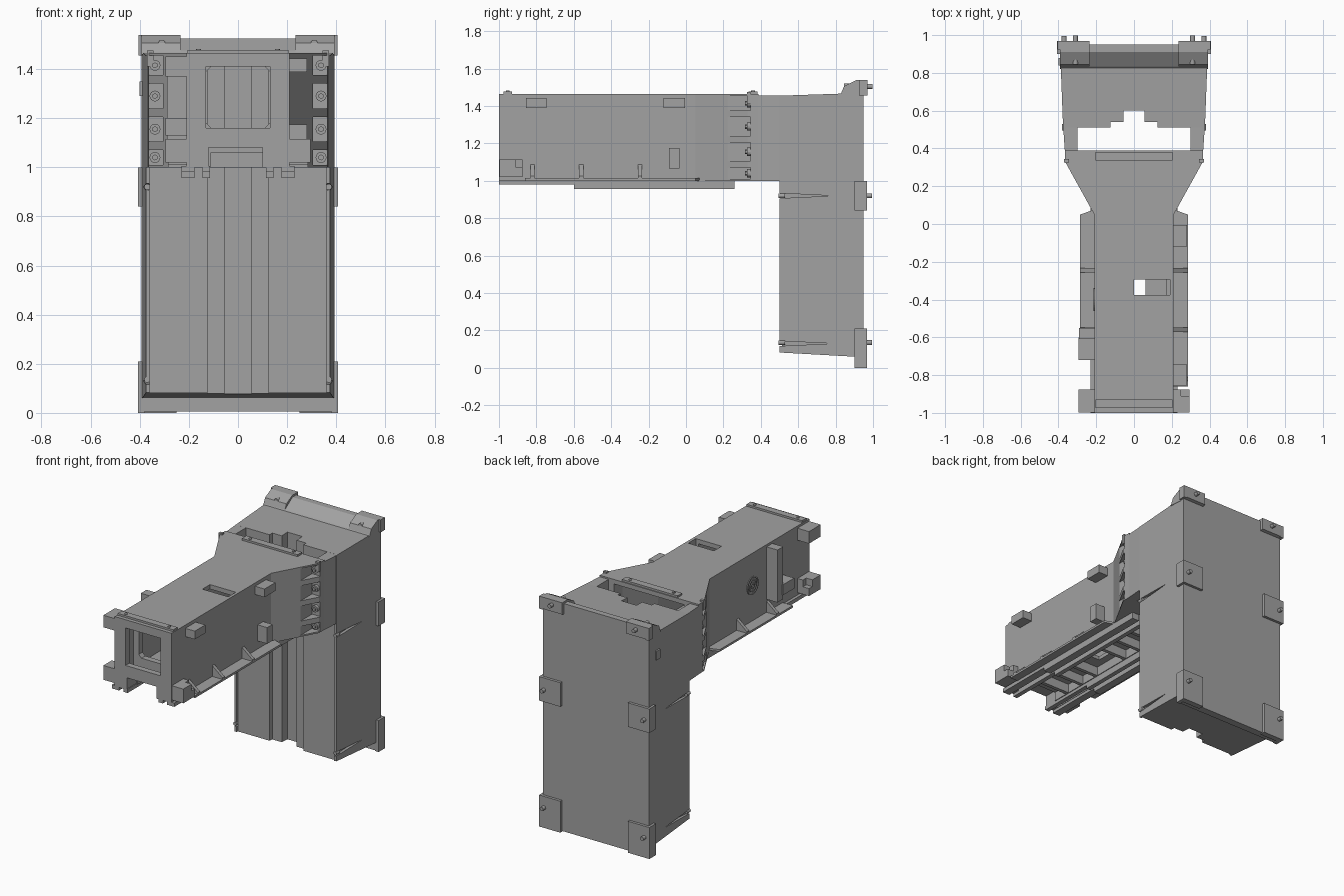
import bpy, bmesh, math
from mathutils import Vector

cube = bpy.data.objects.get("Cube")
if cube:
    bpy.data.objects.remove(cube)

grey = bpy.data.materials.new("cast_grey")
grey.use_nodes = True
grey.diffuse_color = (0.36, 0.36, 0.36, 1)
grey.node_tree.nodes["Principled BSDF"].inputs["Base Color"].default_value = (0.36, 0.36, 0.36, 1)


def finish(name, bm):
    bmesh.ops.recalc_face_normals(bm, faces=bm.faces)
    mesh = bpy.data.meshes.new(name)
    bm.to_mesh(mesh)
    bm.free()
    mesh.materials.append(grey)
    ob = bpy.data.objects.new(name, mesh)
    bpy.context.collection.objects.link(ob)
    return ob


def prism(name, pts, axis, lo, hi):
    """Extrude a 2D outline along x (yz outline), y (xz outline) or z (xy outline)."""
    def place(p, t):
        return {"x": (t, p[0], p[1]), "y": (p[0], t, p[1]), "z": (p[0], p[1], t)}[axis]
    bm = bmesh.new()
    a = [bm.verts.new(place(p, lo)) for p in pts]
    b = [bm.verts.new(place(p, hi)) for p in pts]
    bm.faces.new(a)
    bm.faces.new(b)
    for i in range(len(pts)):
        j = (i + 1) % len(pts)
        bm.faces.new((a[i], a[j], b[j], b[i]))
    return finish(name, bm)


def box(name, x0, x1, y0, y1, z0, z1):
    return prism(name, [(x0, y0), (x1, y0), (x1, y1), (x0, y1)], "z", z0, z1)


def rod(name, start, end, r, sides=16):
    a, b = Vector(start), Vector(end)
    bm = bmesh.new()
    bmesh.ops.create_cone(bm, cap_ends=True, segments=sides, radius1=r, radius2=r, depth=(b - a).length)
    bm.transform((b - a).to_track_quat("Z", "Y").to_matrix().to_4x4())
    bmesh.ops.translate(bm, verts=bm.verts, vec=(a + b) / 2)
    return finish(name, bm)


def cut(target, cutters):
    """Subtract each cutter, then drop it."""
    for c in cutters:
        c.hide_render = True
        mod = target.modifiers.new("cut", "BOOLEAN")
        mod.operation, mod.solver, mod.object = "DIFFERENCE", "EXACT", c
        bpy.context.view_layer.objects.active = target
        bpy.ops.object.modifier_apply(modifier=mod.name)
        bpy.data.objects.remove(c)


def mirrored(half):
    return half + [(-x, y) for x, y in reversed(half)]


# --- Column: tapered body with stepped centre channel
column = prism("column_body", mirrored([(0.055, 0.6), (0.055, 0.54), (0.125, 0.54), (0.125, 0.512),
                                        (0.36, 0.512), (0.36, 0.5), (0.375, 0.5), (0.392, 0.95)]),
               "z", 0.0, 1.46)
for v in column.data.vertices:
    t = (v.co.y - 0.5) / 0.45
    v.co.z = 1.455 + 0.015 * t if v.co.z > 1 else 0.082 - 0.025 * t
slits = []
for s in (-1, 1):
    for z in (0.13, 0.92):
        slits.append(prism("slit", [(0.49, z - 0.014), (0.76, z - 0.001), (0.76, z + 0.001), (0.49, z + 0.014)],
                           "x", s * 0.36, s * 0.42))
cut(column, slits)
box("column_foot_bar", -0.392, 0.392, 0.9, 0.95, 0.005, 0.07)
prism("column_header", [(0.82, 1.46), (0.835, 1.475), (0.91, 1.525), (0.95, 1.525), (0.95, 1.45)],
      "x", -0.392, 0.392)

for s, side in ((-1, "right"), (1, "left")):
    # Shoulder walls joining the column to the arm flange
    prism(side + "_shoulder", [(s * 0.3, 0.385), (s * 0.366, 0.385), (s * 0.376, 0.53), (s * 0.3, 0.53)],
          "z", 1.0, 1.455)
    # Mounting lugs and pins on the rear corners
    for label, z0, z1, pin_x, pin_z in (("lower", 0, 0.21, 0.37, 0.135), ("middle", 0.84, 1.0, 0.37, 0.92)):
        box(f"{side}_{label}_lug", s * 0.25, s * 0.407, 0.93, 0.968, z0, z1)
        box(f"{side}_{label}_lug_cheek", s * 0.38, s * 0.407, 0.9, 0.968, z0, z1)
        rod(f"{side}_{label}_pin", (s * pin_x, 0.95, pin_z), (s * pin_x, 0.995, pin_z), 0.013)
        rod(f"{side}_{label}_pin_front", (s * pin_x, 0.495, pin_z), (s * pin_x, 0.53, pin_z), 0.012)
    prism(side + "_top_lug", [(0.83, 1.47), (0.845, 1.505), (0.91, 1.538), (0.97, 1.538), (0.97, 1.46), (0.93, 1.45)],
          "x", s * 0.235, s * 0.392)
    box(side + "_top_lug_cheek", s * 0.38, s * 0.405, 0.925, 0.97, 1.455, 1.538)
    rod(side + "_top_pin", (s * 0.31, 0.95, 1.505), (s * 0.31, 0.998, 1.505), 0.013)
    rod(side + "_top_bolt", (s * 0.31, 0.845, 1.505), (s * 0.31, 0.88, 1.505), 0.014)
box("cable_tab", -0.4, -0.38, 0.84, 0.88, 1.29, 1.35)

# --- Arm: hollow casting flaring out to the column flange
arm = prism("arm_body", mirrored([(0.21, -1), (0.21, 0.05), (0.365, 0.33), (0.365, 0.388)]), "z", 1.0, 1.465)
windows = [(1.01, 1.07), (1.105, 1.205), (1.24, 1.34), (1.375, 1.455)]
cutters = [
    prism("inner_bore", mirrored([(0.17, -0.96), (0.17, 0.05), (0.26, 0.3), (0.26, 0.42)]), "z", 1.085, 1.435),
    box("front_opening", -0.13, 0.13, -1.1, -0.9, 1.16, 1.41),
    box("front_notch", -0.12, 0.1, -1.1, -0.9, 0.9, 1.08),
    box("underside_trough", -0.11, 0.11, -0.93, 0.45, 0.9, 1.06),
    box("top_window", 0.0, 0.19, -0.375, -0.295, 1.4, 1.5),
    box("floor_window", -0.06, 0.06, -0.41, -0.25, 1.0, 1.15),
]
for s in (-1, 1):
    for z0, z1 in windows:
        cutters.append(box("flange_pocket", s * 0.305, s * 0.4, 0.21, 0.345, z0, z1))
    # Long recess between the twin guide rails
    cutters.append(box("rail_recess", s * 0.145, s * 0.175, -0.95, 0.3, 0.9, 1.04))
cut(arm, cutters)

# Ring inside the arm just behind the front opening
ring = box("inner_frame", -0.18, 0.18, -0.86, -0.82, 1.08, 1.44)
cut(ring, [prism("ring_hole", [(-0.13, 1.18), (-0.11, 1.16), (0.11, 1.16), (0.13, 1.18),
                               (0.13, 1.39), (0.11, 1.41), (-0.11, 1.41), (-0.13, 1.39)], "y", -0.9, -0.7)])

# Cross ribs in the underside trough
for i in range(8):
    y = -0.78 + i * 0.14
    if not -0.42 < y < -0.24:
        box(f"cross_rib_{i + 1}", -0.115, 0.115, y - 0.012, y + 0.012, 1.0, 1.07)

# Clamp plates on top of the arm, with bolts
for label, y0, y1 in (("front", -0.975, -0.93), ("rear", 0.335, 0.382)):
    box(label + "_top_plate", -0.205, 0.205, y0, y1, 1.46, 1.478)
    for x in (-0.16, 0.16):
        rod(f"{label}_plate_bolt", (x, (y0 + y1) / 2, 1.47), (x, (y0 + y1) / 2, 1.482), 0.01)

for s, side in ((-1, "right"), (1, "left")):
    # Guide rails beneath the arm
    for label, x0, x1 in (("inner", 0.115, 0.145), ("outer", 0.178, 0.23)):
        box(f"{side}_{label}_rail", s * x0, s * x1, -0.6, 0.26, 0.957, 1.005)
        box(f"{side}_{label}_rail_nose", s * x0, s * x1, -1, -0.6, 0.98, 1.005)
    # Side ledge with triangular gussets
    end = -0.72 if s < 0 else -0.86
    prism(side + "_ledge", [(s * 0.2, end), (s * 0.285, end), (s * 0.285, 0.05), (s * 0.2, 0.08)], "z", 1.0, 1.014)
    for y in (-0.245, -0.56, -0.82):
        if y > end:
            prism(side + "_gusset", [(s * 0.2, 1.01), (s * 0.285, 1.01), (s * 0.285, 1.025), (s * 0.2, 1.095)],
                  "y", y - 0.011, y + 0.011)
    # Lower front ear
    ear = box(side + "_front_ear", s * 0.2, s * 0.295, -0.998, -0.875, 1.02, 1.115)
    cut(ear, [box("ear_step", s * 0.25, s * 0.32, -0.91, -0.8, 1.07, 1.2)])
    # Flange bolts in the pockets
    for z0, z1 in windows:
        zc = (z0 + z1) / 2
        rod(side + "_flange_boss", (s * 0.338, 0.325, zc), (s * 0.338, 0.35, zc), 0.022)
        rod(side + "_flange_bolt", (s * 0.338, 0.315, zc), (s * 0.338, 0.34, zc), 0.012, 6)
    box(side + "_flange_cap", s * 0.345, s * 0.37, 0.325, 0.345, 1.41, 1.475)

# Pads on the left flank
for label, y0, y1, z0, z1 in (("front", -0.855, -0.745, 1.388, 1.443), ("rear", -0.12, -0.005, 1.388, 1.443),
                              ("lower", -0.092, -0.035, 1.067, 1.175)):
    box(label + "_side_pad", 0.2, 0.28, y0, y1, z0, z1)

# Right flank: upper ear, upright post, bracket, round vent
box("right_upper_ear", -0.295, -0.2, -0.998, -0.875, 1.37, 1.45)
box("upright_post", -0.29, -0.2, -0.61, -0.55, 1.1, 1.45)
box("post_bracket", -0.295, -0.2, -0.72, -0.6, 1.13, 1.2)
for i in range(3):
    r = 0.06 - i * 0.02
    vent = rod("vent_ring", (-0.2, -0.4, 1.25), (-0.215, -0.4, 1.25), r, 24)
    cut(vent, [rod("vent_hole", (-0.19, -0.4, 1.25), (-0.23, -0.4, 1.25), r - 0.009, 24)])

# Screws at the corners of the front opening
for x in (-0.165, 0.165):
    for z in (1.135, 1.405):
        rod("front_screw", (x, -0.99, z), (x, -1.0, z), 0.008, 8)
